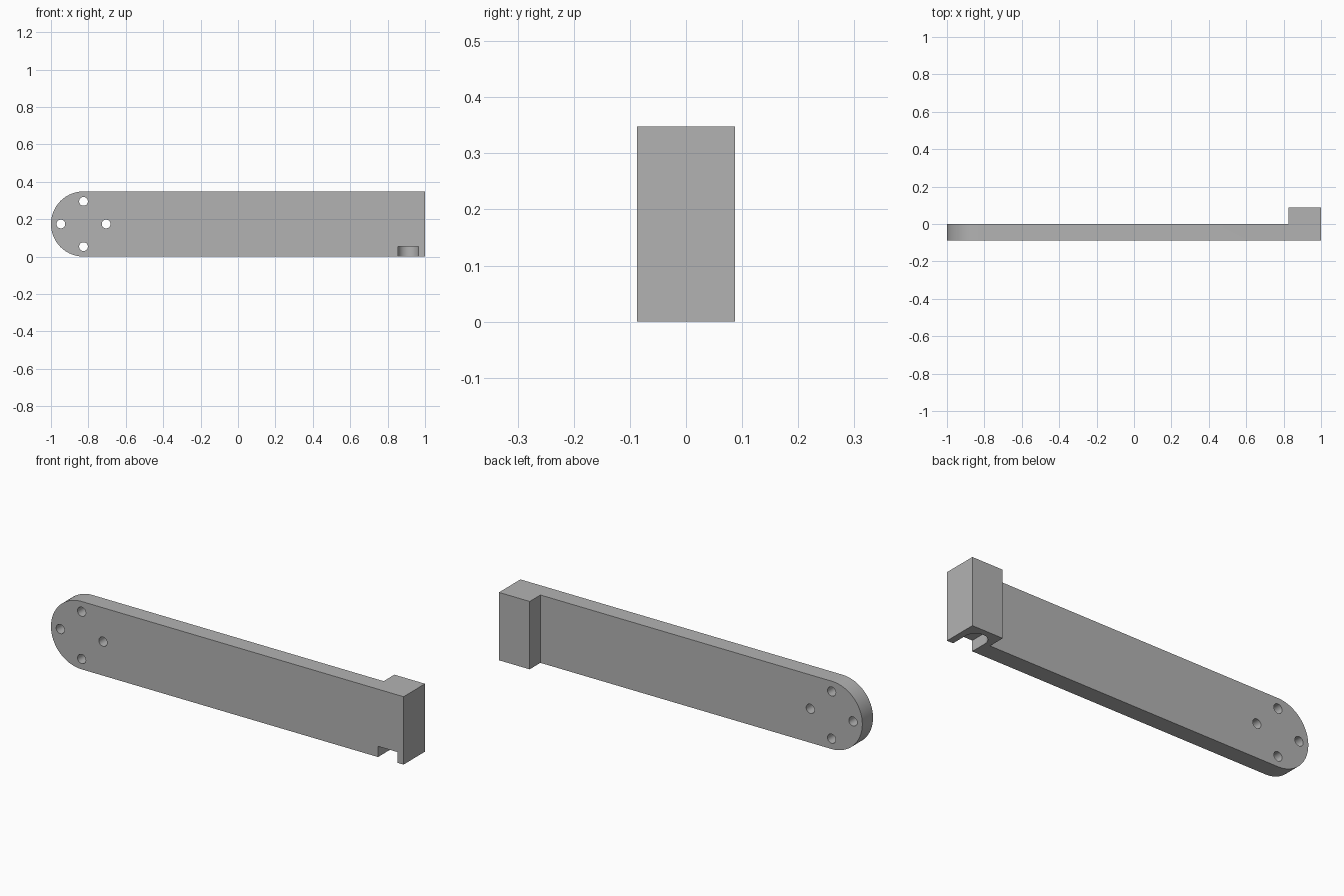
import bpy, bmesh
from math import pi, cos, sin
from mathutils import Vector

cube = bpy.data.objects.get("Cube")
if cube:
    bpy.data.objects.remove(cube, do_unlink=True)

HALF, HEIGHT, DEPTH = 1.0, 0.348, 0.087   # half length, height, plate thickness
R = HEIGHT / 2                            # radius of the rounded end
END_X = -HALF + R                         # centre of the rounded end
BLOCK_X = HALF - R                        # inner side of the end block

grey = bpy.data.materials.new("plain grey")
grey.use_nodes = True
colour = (0.45, 0.45, 0.45, 1)
grey.diffuse_color = colour
grey.node_tree.nodes["Principled BSDF"].inputs["Base Color"].default_value = colour


def arc(cx, cy, radius, start, end, steps):
    angles = [start + (end - start) * i / steps for i in range(steps + 1)]
    return [(cx + radius * cos(a), cy + radius * sin(a)) for a in angles]


def prism(name, outline, to_3d, direction):
    """Extrude a 2D outline into a closed solid."""
    bm = bmesh.new()
    face = bm.faces.new([bm.verts.new(to_3d(u, v)) for u, v in outline])
    swept = bmesh.ops.extrude_face_region(bm, geom=[face])["geom"]
    verts = [g for g in swept if isinstance(g, bmesh.types.BMVert)]
    bmesh.ops.translate(bm, verts=verts, vec=Vector(direction))
    bmesh.ops.recalc_face_normals(bm, faces=bm.faces)
    mesh = bpy.data.meshes.new(name)
    bm.to_mesh(mesh)
    bm.free()
    mesh.materials.append(grey)
    obj = bpy.data.objects.new(name, mesh)
    bpy.context.collection.objects.link(obj)
    return obj


def cut(target, cutter):
    cutter.hide_render = True
    mod = target.modifiers.new(cutter.name, "BOOLEAN")
    mod.operation, mod.solver, mod.object = "DIFFERENCE", "EXACT", cutter
    bpy.ops.object.modifier_apply(modifier=mod.name)
    bpy.data.objects.remove(cutter, do_unlink=True)


# Arm: long bar with one rounded end, as deep as the end block
outline = [(HALF, 0), (HALF, HEIGHT)] + arc(END_X, R, R, pi / 2, 1.5 * pi, 48)
arm = prism("mounting_arm", outline, lambda x, z: (x, -DEPTH, z), (0, 2 * DEPTH, 0))
bpy.context.view_layer.objects.active = arm
arm.select_set(True)

# Back relief: thins the bar and leaves the end block standing
relief = [(-1.2, 0), (BLOCK_X, 0), (BLOCK_X, 0.3), (-1.2, 0.3)]
cut(arm, prism("back_relief", relief, lambda x, y: (x, y, -0.1), (0, 0, 0.6)))

# Four screw holes around the centre of the rounded end
for i in range(4):
    a = i * pi / 2
    ring = arc(END_X + 0.121 * cos(a), R + 0.121 * sin(a), 0.0235, 0, 2 * pi, 32)[:-1]
    cut(arm, prism("screw_hole", ring, lambda x, z: (x, -0.2, z), (0, 0.4, 0)))

# Round-ended slot in the underside of the block, open to the front
slot = [(0.855, -0.2), (0.965, -0.2)] + arc(0.91, 0, 0.055, 0, pi, 32)
cut(arm, prism("bottom_slot", slot, lambda x, y: (x, y, -0.1), (0, 0, 0.155)))

bpy.ops.object.shade_smooth_by_angle(angle=pi / 6)
